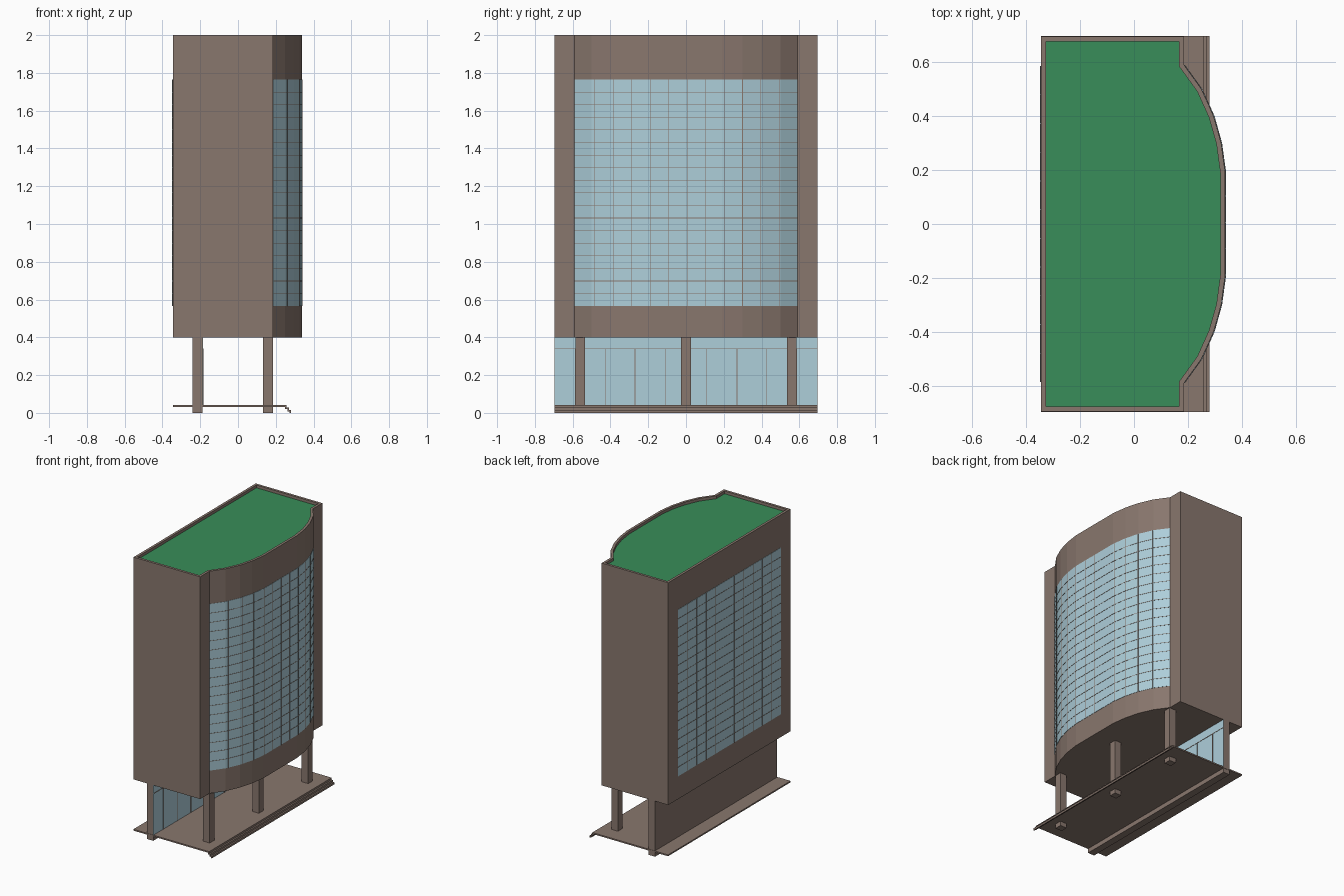
import bpy, bmesh
from mathutils import Vector

if "Cube" in bpy.data.objects:
    bpy.data.objects.remove(bpy.data.objects["Cube"])


def material(name, rgb):
    m = bpy.data.materials.new(name)
    m.diffuse_color = (*rgb, 1)
    m.use_nodes = True
    m.node_tree.nodes["Principled BSDF"].inputs["Base Color"].default_value = m.diffuse_color
    return m


BROWN = material("brown", (0.25, 0.185, 0.155))
GLASS = material("glass", (0.42, 0.62, 0.70))
GREEN = material("green", (0.04, 0.27, 0.10))


def finish(bm, name, *mats):
    bmesh.ops.recalc_face_normals(bm, faces=bm.faces)
    me = bpy.data.meshes.new(name)
    bm.to_mesh(me)
    bm.free()
    for m in mats:
        me.materials.append(m)
    ob = bpy.data.objects.new(name, me)
    bpy.context.collection.objects.link(ob)
    return ob


def add_prism(bm, pts, shift):
    """Extrude a closed 3D polygon along a vector; returns the far cap."""
    shift = Vector(shift)
    a = [bm.verts.new(p) for p in pts]
    b = [bm.verts.new(Vector(p) + shift) for p in pts]
    bm.faces.new(a)
    for i in range(len(a)):
        j = (i + 1) % len(a)
        bm.faces.new((a[i], a[j], b[j], b[i]))
    return bm.faces.new(b)


def add_box(bm, x0, x1, y0, y1, z0, z1):
    add_prism(bm, [(x0, y0, z0), (x1, y0, z0), (x1, y1, z0), (x0, y1, z0)], (0, 0, z1 - z0))


# Curved front, from -y to +y
half = [(0.185, 0.59), (0.25, 0.50), (0.295, 0.40), (0.323, 0.30), (0.338, 0.19)]
curve = [(x, -y) for x, y in half] + half[::-1]
Z0, Z1 = 0.565, 1.765

# Tower body with a parapet around a sunken green roof
bm = bmesh.new()
outline = [(-0.345, -0.695), (0.185, -0.695)] + curve + [(0.185, 0.695), (-0.345, 0.695)]
top = add_prism(bm, [(x, y, 0.4) for x, y in outline], (0, 0, 1.6))
bmesh.ops.recalc_face_normals(bm, faces=bm.faces)
bmesh.ops.inset_region(bm, faces=[top], thickness=0.018, use_even_offset=True)
roof = bmesh.ops.extrude_discrete_faces(bm, faces=[top])["faces"][0]
bmesh.ops.translate(bm, verts=roof.verts, vec=(0, 0, -0.02))
roof.material_index = 1
finish(bm, "tower_body", BROWN, GREEN)


def front_x(y):
    for (xa, ya), (xb, yb) in zip(curve, curve[1:]):
        if ya <= y <= yb:
            return xa + (xb - xa) * (y - ya) / (yb - ya)
    return 0.185


def curved_strip(bm, z0, z1, out):
    """Thin band that follows the curved front."""
    near = [(x - 0.004, y, z0) for x, y in curve]
    far = [(x + out, y, z0) for x, y in curve[::-1]]
    add_prism(bm, near + far, (0, 0, z1 - z0))


# Curved front window
bm = bmesh.new()
curved_strip(bm, Z0, Z1, 0.002)
finish(bm, "front_window", GLASS)

# Flat back window
bm = bmesh.new()
add_box(bm, -0.347, -0.34, -0.585, 0.585, Z0, Z1)
finish(bm, "back_window", GLASS)

# Window bars, 18 rows on both faces
ROWS, W = 18, 0.0015
front, back = bmesh.new(), bmesh.new()
for i in range(1, ROWS):
    z = Z0 + (Z1 - Z0) * i / ROWS
    curved_strip(front, z - W, z + W, 0.0035)
    add_box(back, -0.3485, -0.34, -0.585, 0.585, z - W, z + W)
for k in range(-5, 6):
    y = 0.006 + k * 0.0977
    x = front_x(y)
    add_box(front, x - 0.004, x + 0.0037, y - W, y + W, Z0, Z1)
for i in range(1, 11):
    y = -0.585 + 1.17 * i / 11
    add_box(back, -0.3487, -0.34, y - W, y + W, Z0, Z1)
finish(front, "front_window_bars", BROWN)
finish(back, "back_window_bars", BROWN)

# Lobby wall, glazed on its front side
bm = bmesh.new()
add_box(bm, -0.24, -0.188, -0.695, 0.695, 0, 0.4)
finish(bm, "lobby_wall", BROWN)
bm = bmesh.new()
add_box(bm, -0.19, -0.186, -0.695, 0.695, 0.042, 0.4)
finish(bm, "lobby_glass", GLASS)
bm = bmesh.new()
add_box(bm, -0.19, -0.184, -0.695, 0.695, 0.338, 0.342)
for y in (0.11, 0.27, 0.427, 0.585):
    for s in (-1, 1):
        add_box(bm, -0.19, -0.1838, s * y - 0.002, s * y + 0.002, 0.042, 0.34)
finish(bm, "lobby_bars", BROWN)

# Front columns
for i, y in enumerate((-0.56, 0, 0.56)):
    bm = bmesh.new()
    add_box(bm, 0.132, 0.185, y - 0.026, y + 0.026, 0, 0.4)
    finish(bm, f"column_{i + 1}", BROWN)

# Thin floor plate folding down into front steps
profile = [(-0.345, 0.042), (0.258, 0.042), (0.258, 0.028), (0.269, 0.028), (0.269, 0.014),
           (0.28, 0.014), (0.28, 0), (0.272, 0), (0.272, 0.008), (0.261, 0.008),
           (0.261, 0.021), (0.25, 0.021), (0.25, 0.032), (-0.345, 0.032)]
bm = bmesh.new()
add_prism(bm, [(x, -0.697, z) for x, z in profile], (0, 1.394, 0))
finish(bm, "floor_and_steps", BROWN)
